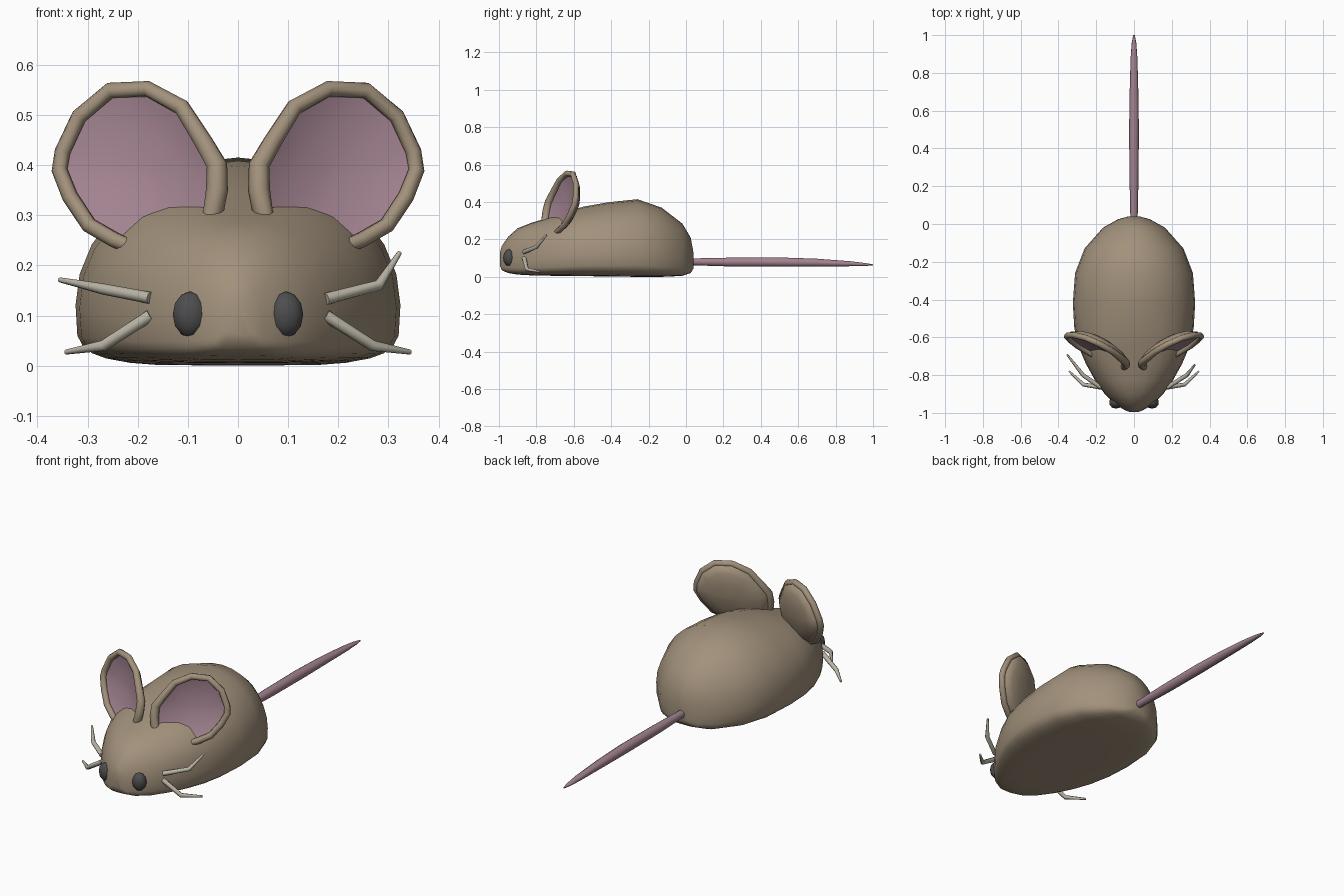
import bpy, bmesh, math
from mathutils import Vector

if "Cube" in bpy.data.objects:
    bpy.data.objects.remove(bpy.data.objects["Cube"])


def material(name, rgb):
    m = bpy.data.materials.new(name)
    m.diffuse_color = (*rgb, 1)
    m.use_nodes = True
    m.node_tree.nodes["Principled BSDF"].inputs["Base Color"].default_value = m.diffuse_color
    return m


FUR = material("brown fur", (0.36, 0.285, 0.20))
PINK = material("dusty pink", (0.36, 0.225, 0.275))
DARK = material("eye charcoal", (0.075, 0.075, 0.078))
PALE = material("whisker cream", (0.50, 0.47, 0.39))


def smooth(ob, angle):
    bpy.ops.object.select_all(action='DESELECT')
    ob.select_set(True)
    bpy.context.view_layer.objects.active = ob
    bpy.ops.object.shade_smooth_by_angle(angle=math.radians(angle))


def loft(name, rings, mats, angle=50, rule=None):
    """Skin closed rings of equal length, cap both ends; rule(band) picks the material."""
    bm = bmesh.new()
    vs = [[bm.verts.new(p) for p in r] for r in rings]
    n = len(vs[0])
    for b in range(len(vs) - 1):
        for i in range(n):
            j = (i + 1) % n
            f = bm.faces.new((vs[b][i], vs[b][j], vs[b + 1][j], vs[b + 1][i]))
            f.material_index = rule(b) if rule else 0
    bm.faces.new(vs[0])
    bm.faces.new(vs[-1]).material_index = rule(len(vs) - 2) if rule else 0
    bmesh.ops.recalc_face_normals(bm, faces=bm.faces)
    me = bpy.data.meshes.new(name)
    bm.to_mesh(me)
    bm.free()
    for m in mats:
        me.materials.append(m)
    ob = bpy.data.objects.new(name, me)
    bpy.context.collection.objects.link(ob)
    smooth(ob, angle)
    return ob


def tube(name, pts, radii, mat, cyclic=False):
    """Round rod along a path, turned into a mesh."""
    cu = bpy.data.curves.new(name, 'CURVE')
    cu.dimensions = '3D'
    cu.bevel_depth = 1
    cu.bevel_resolution = 2
    cu.use_fill_caps = True
    sp = cu.splines.new('POLY')
    sp.points.add(len(pts) - 1)
    for p, co, r in zip(sp.points, pts, radii):
        p.co = (*co, 1)
        p.radius = r
    sp.use_cyclic_u = cyclic
    cu.materials.append(mat)
    ob = bpy.data.objects.new(name, cu)
    bpy.context.collection.objects.link(ob)
    bpy.ops.object.select_all(action='DESELECT')
    ob.select_set(True)
    bpy.context.view_layer.objects.active = ob
    bpy.ops.object.convert(target='MESH')
    smooth(bpy.context.view_layer.objects.active, 50)


def spow(v, e):
    return math.copysign(abs(v) ** e, v)


# Body: domed sections with a flat belly, (y, half width, bottom, top, dome exponent)
stations = [
    (-0.995, 0.025, 0.06, 0.13, 2.0), (-0.985, 0.05, 0.035, 0.165, 2.0),
    (-0.95, 0.105, 0.02, 0.215, 2.0), (-0.90, 0.155, 0.012, 0.26, 2.1),
    (-0.83, 0.205, 0.008, 0.288, 2.3), (-0.74, 0.255, 0.006, 0.315, 2.4),
    (-0.65, 0.293, 0.005, 0.345, 2.3), (-0.55, 0.316, 0.004, 0.375, 2.1),
    (-0.42, 0.324, 0.002, 0.398, 2.0), (-0.26, 0.312, 0.0, 0.415, 2.0),
    (-0.13, 0.262, 0.0, 0.37, 2.0), (-0.02, 0.165, 0.005, 0.285, 2.0),
    (0.025, 0.085, 0.02, 0.21, 2.0), (0.04, 0.03, 0.045, 0.13, 2.0),
]
N = 28
rings = []
for y, w, zb, zt, e in stations:
    zm = zb + (zt - zb) * 0.3
    ring = []
    for i in range(N):
        t = 2 * math.pi * i / N
        c, s = math.cos(t), math.sin(t)
        k = e if s >= 0 else 4.5
        ring.append((w * spow(c, 2 / k), y,
                     zm + spow(s, 2 / k) * ((zt - zm) if s >= 0 else (zm - zb))))
    rings.append(ring)
loft("body", rings, [FUR], 60)

# Tail: long tapered rod, (y, half width, half height, centre z)
tail = [(0.0, .018, .018, .08), (0.06, .02, .02, .08), (0.25, .024, .025, .079),
        (0.5, .026, .026, .079), (0.7, .023, .022, .076), (0.88, .018, .014, .07),
        (0.96, .012, .008, .066), (1.0, .004, .003, .064)]
loft("tail", [[(a * math.cos(k * math.pi / 5), y, z + h * math.sin(k * math.pi / 5))
               for k in range(10)] for y, a, h, z in tail], [PINK])

# Ears: outline (x, z) on a tilted plane, with a dished front, bulged back and round rim
outline = [(.18, .552), (.255, .549), (.317, .497), (.35, .427), (.356, .39),
           (.335, .337), (.297, .28), (.245, .25), (.18, .225), (.11, .235),
           (.052, .29), (.042, .35), (.042, .40), (.068, .445), (.112, .515)]
rim_r = [.016] * 8 + [.014, .016, .021, .022, .021, .019, .017]
dish = [(.06, .034), (.5, .028), (.85, .012), (1, .002), (.97, .024), (.8, .042),
        (.5, .056), (.06, .062)]
A, B, C = -0.845, 0.45, 0.23
back = Vector((-B, 1, -C)).normalized()
centre = Vector((0.2, A + B * 0.2 + C * 0.39, 0.39))
edge = [Vector((x, A + B * x + C * z, z)) for x, z in outline]
for side, s in (("right", 1), ("left", -1)):
    flip = Vector((s, 1, 1))
    loft(side + "_ear", [[(centre + (p - centre) * k + back * d) * flip for p in edge]
                         for k, d in dish], [PINK, FUR], 50, lambda b: int(b >= 3))
    tube(side + "_ear_rim", [p * flip for p in edge], rim_r, FUR, True)

    # Eyes: low-poly beads
    bpy.ops.mesh.primitive_uv_sphere_add(segments=10, ring_count=6, radius=1,
                                         location=(s * 0.095, -0.945, 0.102))
    eye = bpy.context.object
    eye.name = side + "_eye"
    eye.scale = (0.037, 0.033, 0.046)
    eye.data.materials.append(DARK)
    smooth(eye, 50)

# Whiskers: bent tapered rods, upper pair differs left to right
upper_r = [(.175, -.865, .133), (.28, -.80, .16), (.322, -.745, .225)]
upper_l = [(-.175, -.865, .135), (-.27, -.80, .153), (-.355, -.69, .171)]
lower = [(.175, -.865, .1), (.268, -.85, .04), (.343, -.78, .027)]
for name, path in (("right_upper_whisker", upper_r), ("left_upper_whisker", upper_l),
                   ("right_lower_whisker", lower),
                   ("left_lower_whisker", [(-x, y, z) for x, y, z in lower])):
    tube(name, path, [.012, .011, .005], PALE)
